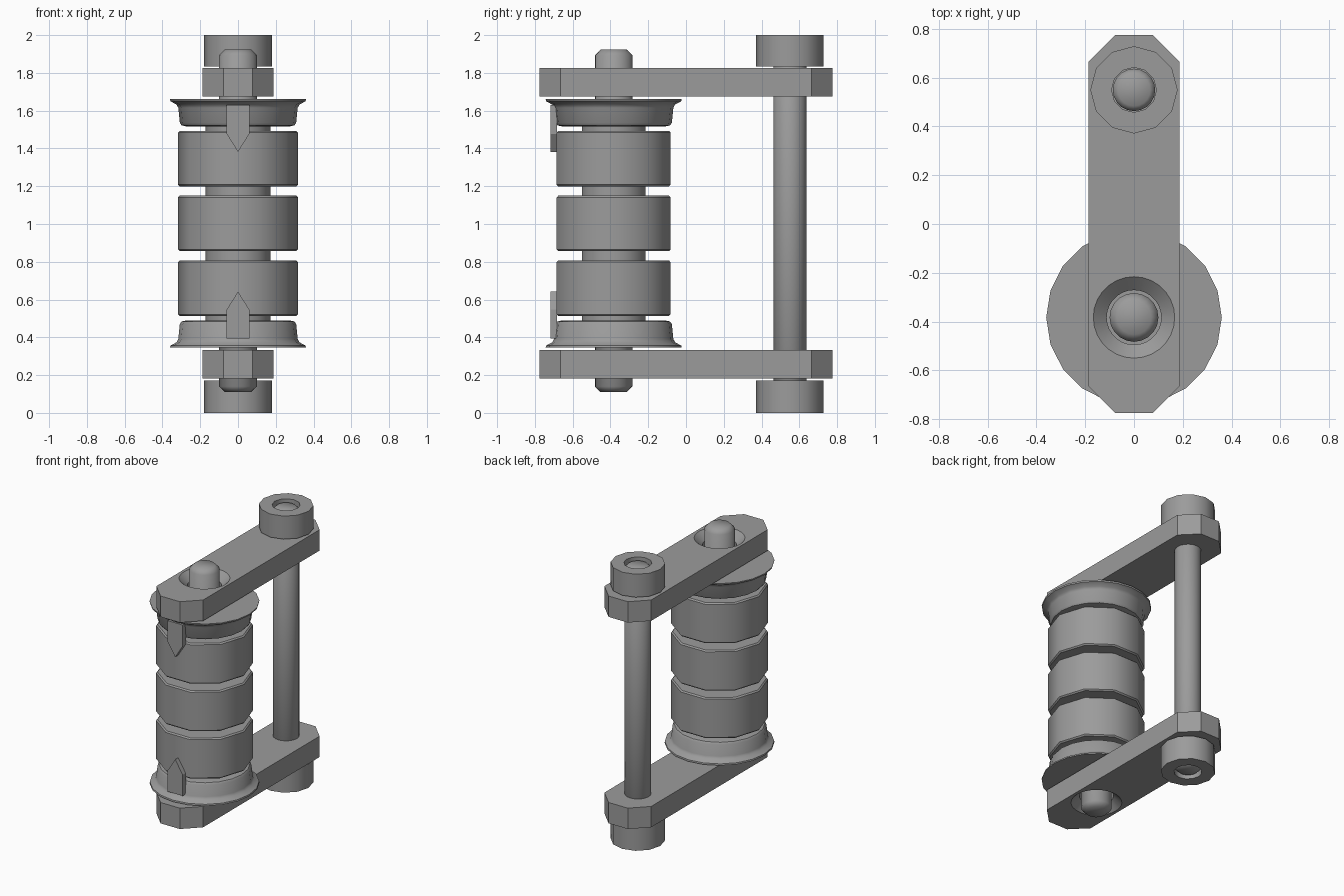
import bpy, bmesh
from math import cos, sin, pi, radians

old = bpy.data.objects.get("Cube")
if old:
    bpy.data.objects.remove(old, do_unlink=True)

grey = bpy.data.materials.new("plain grey")
grey.use_nodes = True
COLOUR = (0.33, 0.33, 0.33, 1)
grey.diffuse_color = COLOUR
grey.node_tree.nodes["Principled BSDF"].inputs["Base Color"].default_value = COLOUR

FRONT, BACK = -0.383, 0.55      # y of the drum axle and of the rear rod
MID = 1.003                     # height of the mirror plane


def finish(name, bm, angle):
    bmesh.ops.recalc_face_normals(bm, faces=bm.faces[:])
    mesh = bpy.data.meshes.new(name)
    bm.to_mesh(mesh)
    bm.free()
    mesh.materials.append(grey)
    obj = bpy.data.objects.new(name, mesh)
    bpy.context.collection.objects.link(obj)
    bpy.ops.object.select_all(action="DESELECT")
    obj.select_set(True)
    bpy.context.view_layer.objects.active = obj
    if angle:
        bpy.ops.object.shade_smooth_by_angle(angle=radians(angle))
    return obj


def lathe(name, profile, sides, y, hollow=False, angle=40):
    """Turn a (radius, height) profile about a vertical axis."""
    bm = bmesh.new()
    rings = [[bm.verts.new((r * cos(2 * pi * i / sides), y + r * sin(2 * pi * i / sides), z))
              for i in range(sides)] for r, z in profile]
    pairs = list(zip(rings, rings[1:]))
    if hollow:
        pairs.append((rings[-1], rings[0]))
    else:
        bm.faces.new(rings[0])
        bm.faces.new(rings[-1])
    for a, b in pairs:
        for i in range(sides):
            j = (i + 1) % sides
            bm.faces.new((a[i], a[j], b[j], b[i]))
    return finish(name, bm, angle)


def prism(name, outline, offset, angle=0):
    """Extrude a flat outline by an offset."""
    bm = bmesh.new()
    face = bm.faces.new([bm.verts.new(p) for p in outline])
    out = bmesh.ops.extrude_face_region(bm, geom=[face])
    moved = [v for v in out["geom"] if isinstance(v, bmesh.types.BMVert)]
    bmesh.ops.translate(bm, verts=moved, vec=offset)
    return finish(name, bm, angle)


def flip(z, top):
    return z if top else 2 * MID - z


# Three drums on a spindle
for i, part in enumerate(("lower", "middle", "upper")):
    z = MID + (i - 1) * 0.343
    r, h, b = 0.317, 0.147, 0.009
    lathe(part + "_drum", [(r - b, z - h), (r, z - h + b), (r, z + h - b), (r - b, z + h)], 10, FRONT)
lathe("spindle", [(0.173, 0.42), (0.173, 1.59)], 14, FRONT)

# Axle and rear rod with chamfered ends
lathe("axle", [(0.07, 0.11), (0.1, 0.14), (0.1, 1.893), (0.07, 1.923)], 20, FRONT, angle=60)
lathe("rear_rod", [(0.066, 0.015), (0.087, 0.036), (0.087, 1.964), (0.066, 1.985)], 20, BACK, angle=60)

for top in (False, True):
    side = "upper_" if top else "lower_"

    # Flange: thin wide lip with a round-edged collar
    collar = [(0.27, 1.516), (0.298, 1.522), (0.308, 1.535), (0.316, 1.615),
              (0.325, 1.632), (0.358, 1.65), (0.36, 1.661)]
    lathe(side + "flange", [(r, flip(z, top)) for r, z in collar], 20, FRONT)

    # Arm with clipped corners and a countersunk axle hole
    w, l, c = 0.187, 0.775, 0.11
    outline = [(w - c, l), (w, l - c), (w, c - l), (w - c, -l),
               (c - w, -l), (-w, c - l), (-w, l - c), (c - w, l)]
    arm = prism(side + "arm", [(x, y, flip(1.825, top)) for x, y in outline],
                (0, 0, -0.151 if top else 0.151))
    sink = [(0.112, 1.6), (0.112, 1.775), (0.167, 1.825), (0.167, 1.9)]
    cutter = lathe(side + "hole_cutter", [(r, flip(z, top)) for r, z in sink], 28, FRONT)
    cutter.hide_render = True
    cut = arm.modifiers.new("axle hole", "BOOLEAN")
    cut.object = cutter
    cut.solver = "EXACT"
    bpy.ops.object.select_all(action="DESELECT")
    arm.select_set(True)
    bpy.context.view_layer.objects.active = arm
    bpy.ops.object.modifier_apply(modifier=cut.name)
    bpy.data.objects.remove(cutter, do_unlink=True)
    bpy.ops.object.shade_smooth_by_angle(angle=radians(30))

    # Rear nut, open in the middle
    low, high = (1.833, 2.0) if top else (0.0, 0.172)
    lathe(side + "nut", [(0.179, low), (0.179, high), (0.092, high), (0.092, low)], 12, BACK, hollow=True)

    # Pointed marker on the front
    marker = [(-0.06, 1.63), (0.06, 1.63), (0.06, 1.477), (0, 1.382), (-0.06, 1.477)]
    shift = 0 if top else 0.018
    prism(side + "marker", [(x, -0.718, flip(z, top) + shift) for x, z in marker], (0, 0.036, 0))
